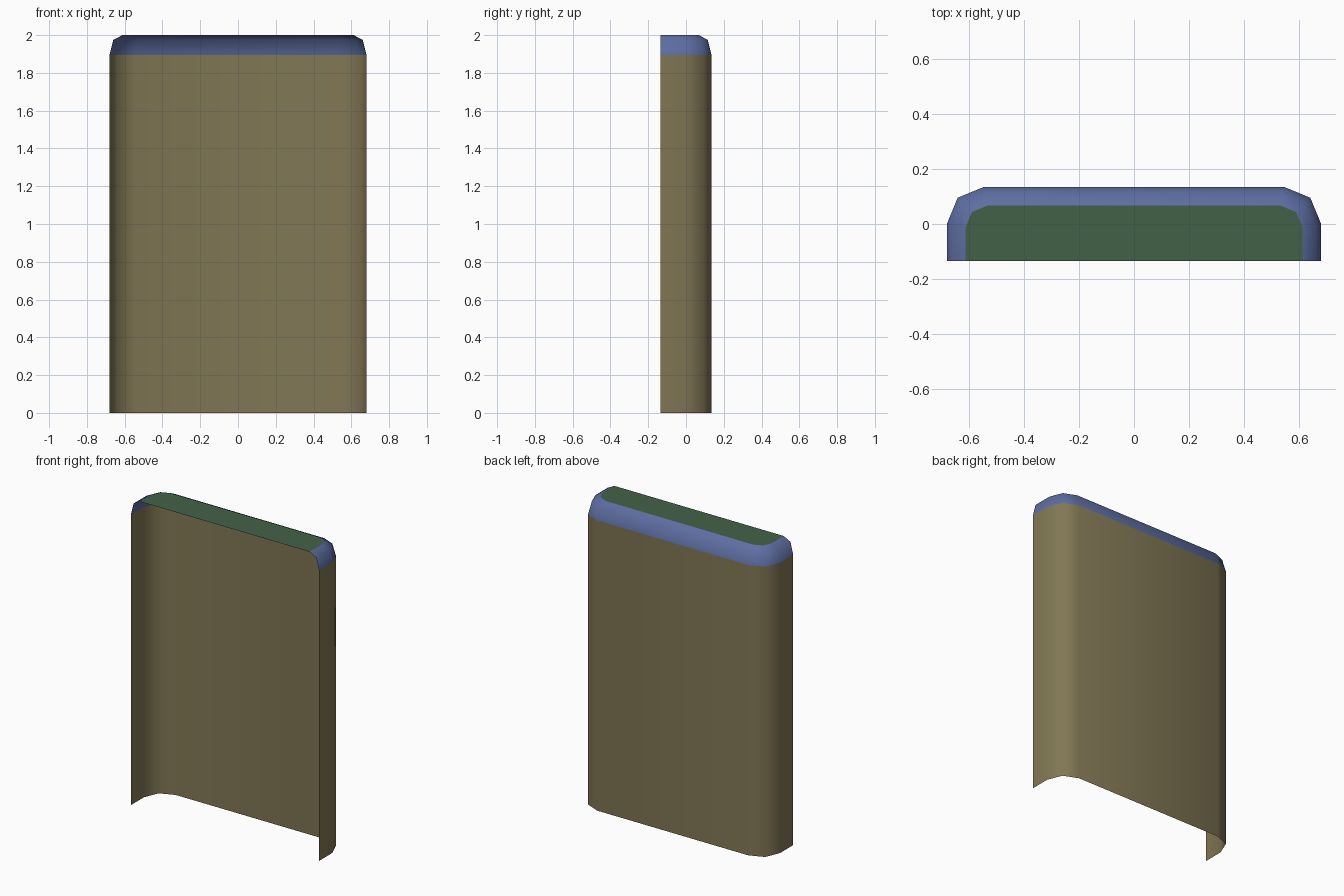
import bpy
from math import sin, cos, pi

if "Cube" in bpy.data.objects:
    bpy.data.objects.remove(bpy.data.objects["Cube"])

FRONT, SEG = -0.135, 2


def outline(half, back, radius, z):
    """Open U outline: straight sides, rounded back corners, open front."""
    cx, cy = half - radius, back - radius
    right = [(half, FRONT)]
    for i in range(SEG + 1):
        a = i / SEG * pi / 2
        right.append((cx + radius * cos(a), cy + radius * sin(a)))
    left = [(-x, y) for x, y in reversed(right)]
    return [(x, y, z) for x, y in right + left]


def make(name, verts, faces, color):
    mesh = bpy.data.meshes.new(name)
    mesh.from_pydata(verts, [], faces)
    mat = bpy.data.materials.new(name + "_colour")
    mat.diffuse_color = (*color, 1)
    mat.use_nodes = True
    mat.node_tree.nodes["Principled BSDF"].inputs["Base Color"].default_value = mat.diffuse_color
    mesh.materials.append(mat)
    obj = bpy.data.objects.new(name, mesh)
    bpy.context.collection.objects.link(obj)
    for p in mesh.polygons:
        p.use_smooth = True
    return obj


def loft(name, rings, color):
    n = len(rings[0])
    faces = [(r * n + i, r * n + i + 1, (r + 1) * n + i + 1, (r + 1) * n + i)
             for r in range(len(rings) - 1) for i in range(n - 1)]
    return make(name, [v for ring in rings for v in ring], faces, color)


# Outlines from the floor to the top
base = outline(0.68, 0.135, 0.135, 0)
shoulder = outline(0.68, 0.135, 0.135, 1.895)
mid = outline(0.66, 0.115, 0.119, 1.975)
rim = outline(0.612, 0.067, 0.08, 2.0)

# Wall shell, rounded top edge and flat top
loft("wall_shell", [base, shoulder], (0.22, 0.185, 0.09))
loft("rounded_edge", [shoulder, mid, rim], (0.11, 0.155, 0.36))
make("top_panel", rim, [tuple(range(len(rim)))], (0.055, 0.12, 0.065))
